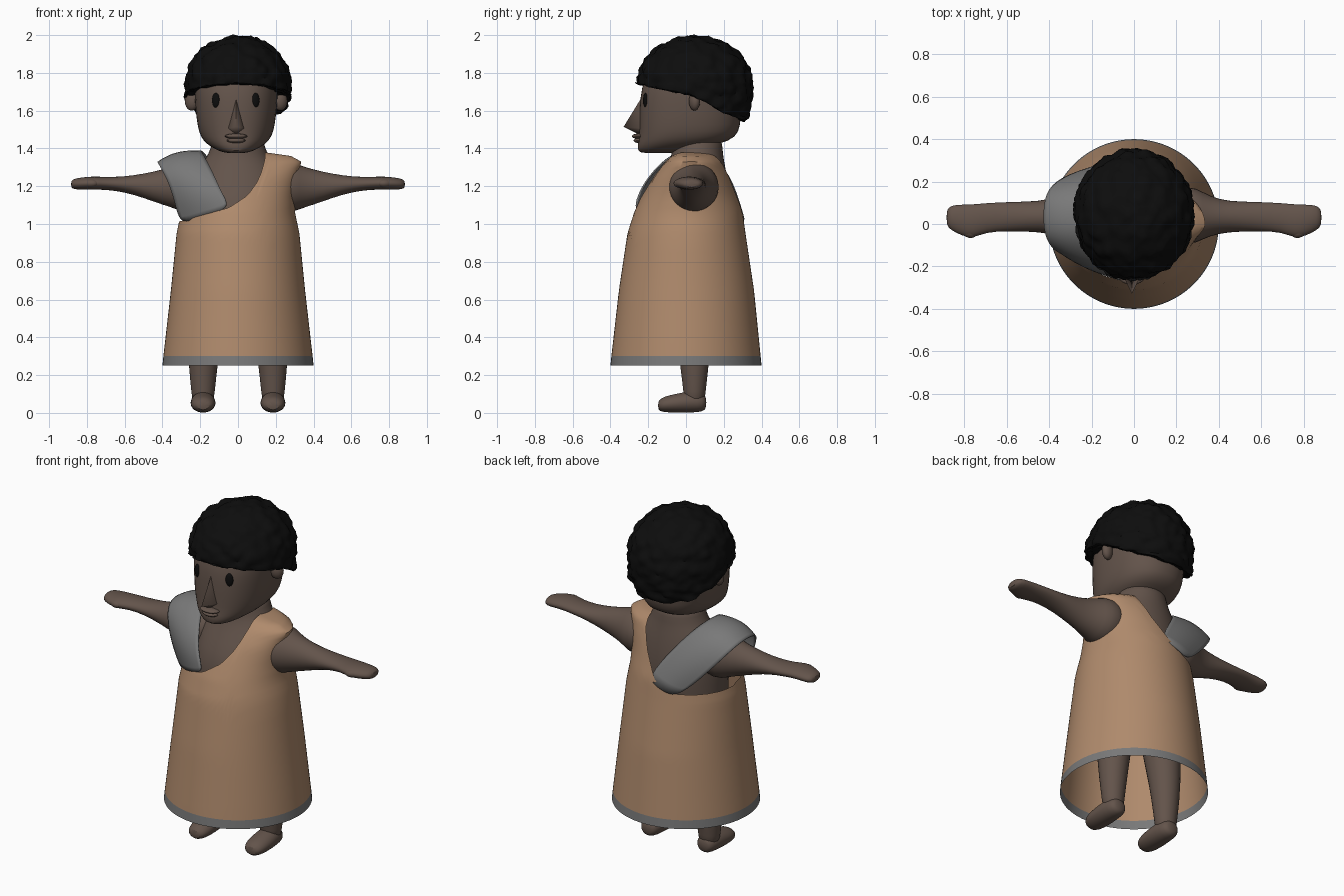
import bpy, bmesh, math
from mathutils import Vector, noise

if "Cube" in bpy.data.objects:
    bpy.data.objects.remove(bpy.data.objects["Cube"])


def material(name, r, g, b):
    m = bpy.data.materials.new(name)
    m.diffuse_color = (r, g, b, 1)
    m.use_nodes = True
    m.node_tree.nodes["Principled BSDF"].inputs["Base Color"].default_value = m.diffuse_color
    return m


SKIN = material("brown_skin", 0.125, 0.088, 0.07)
CLOTH = material("tan_cloth", 0.43, 0.255, 0.15)
GREY = material("grey_trim", 0.19, 0.19, 0.19)
BLACK = material("black_hair", 0.004, 0.004, 0.004)


def finish(name, bm, mats, subsurf=0, angle=50, solid=0):
    bmesh.ops.recalc_face_normals(bm, faces=bm.faces)
    me = bpy.data.meshes.new(name)
    bm.to_mesh(me)
    bm.free()
    ob = bpy.data.objects.new(name, me)
    bpy.context.collection.objects.link(ob)
    for m in mats:
        me.materials.append(m)
    if subsurf:
        mod = ob.modifiers.new("smooth", 'SUBSURF')
        mod.levels = mod.render_levels = subsurf
    if solid:
        ob.modifiers.new("thickness", 'SOLIDIFY').thickness = solid
    bpy.ops.object.select_all(action='DESELECT')
    ob.select_set(True)
    bpy.context.view_layer.objects.active = ob
    bpy.ops.object.shade_smooth_by_angle(angle=math.radians(angle))
    return ob


def power(v, e):
    return math.copysign(abs(v) ** e, v)


def loft(name, axis, rings, mat, n=16, e=1.0, subsurf=1):
    """Rings are (position on axis, centre a, centre b, radius a, radius b)."""
    bm = bmesh.new()
    rows = []
    for p, ca, cb, ra, rb in rings:
        row = []
        for i in range(n):
            t = 2 * math.pi * i / n
            co = [ca + ra * power(math.cos(t), e), cb + rb * power(math.sin(t), e)]
            co.insert(axis, p)
            row.append(bm.verts.new(co))
        rows.append(row)
    for a, b in zip(rows, rows[1:]):
        for i in range(n):
            j = (i + 1) % n
            bm.faces.new((a[i], a[j], b[j], b[i]))
    bm.faces.new(rows[0])
    bm.faces.new(rows[-1])
    return finish(name, bm, [mat], subsurf)


def ellipsoid(name, centre, size, mat, turn=0):
    bm = bmesh.new()
    bmesh.ops.create_uvsphere(bm, u_segments=16, v_segments=10, radius=1)
    for v in bm.verts:
        v.co = Vector((v.co.x * size[0], v.co.y * size[1], v.co.z * size[2]))
    ob = finish(name, bm, [mat])
    ob.location = centre
    ob.rotation_euler.z = turn
    return ob


def interp(x, pts):
    if x <= pts[0][0]:
        return pts[0][1]
    for (a, p), (b, q) in zip(pts, pts[1:]):
        if x <= b:
            return p + (q - p) * (x - a) / (b - a)
    return pts[-1][1]


# Torso and neck
loft("torso", 2, [
    (0.60, 0, 0.02, 0.23, 0.17), (0.80, 0, 0.02, 0.25, 0.20),
    (1.05, 0, 0.01, 0.26, 0.23), (1.18, 0, 0.03, 0.25, 0.20),
    (1.28, 0, 0.05, 0.22, 0.165), (1.35, 0, 0.06, 0.17, 0.14),
    (1.40, 0, 0.06, 0.145, 0.135), (1.48, 0, 0.06, 0.13, 0.13)], SKIN, 20)

# Arms, hands, legs and feet
for s, side in ((-1, "left"), (1, "right")):
    loft(side + "_arm", 0, [(s * x, cy, cz, ry, rz) for x, cy, cz, ry, rz in (
        (0.14, 0.04, 1.20, 0.12, 0.11), (0.27, 0.04, 1.195, 0.145, 0.145),
        (0.32, 0.04, 1.195, 0.115, 0.12), (0.40, 0.035, 1.195, 0.08, 0.095),
        (0.50, 0.035, 1.202, 0.072, 0.065), (0.60, 0.035, 1.21, 0.07, 0.042),
        (0.70, 0.03, 1.215, 0.07, 0.034), (0.76, 0.012, 1.217, 0.082, 0.036),
        (0.81, 0.018, 1.215, 0.075, 0.034), (0.865, 0.03, 1.212, 0.06, 0.03),
        (0.885, 0.03, 1.21, 0.035, 0.018))], SKIN)
    ellipsoid(side + "_thumb", (s * 0.78, -0.03, 1.215), (0.045, 0.033, 0.024), SKIN, s * 0.5)
    x = s * 0.185
    loft(side + "_leg", 2, [
        (0.04, x, 0.045, 0.055, 0.055), (0.10, x, 0.045, 0.062, 0.058),
        (0.25, x, 0.045, 0.078, 0.077), (0.45, x * 0.95, 0.04, 0.095, 0.10),
        (0.72, x * 0.75, 0.03, 0.12, 0.13)], SKIN)
    loft(side + "_foot", 1, [
        (-0.15, x, 0.038, 0.035, 0.025), (-0.12, x, 0.045, 0.06, 0.042),
        (-0.06, x, 0.05, 0.069, 0.05), (0.03, x, 0.06, 0.066, 0.06),
        (0.09, x, 0.055, 0.055, 0.05), (0.108, x, 0.055, 0.03, 0.03)], SKIN)

# Head, with flat jaw underside
loft("head", 2, [
    (1.375, -0.01, -0.15, 0.05, 0.085), (1.385, -0.01, -0.13, 0.09, 0.125),
    (1.42, -0.01, -0.04, 0.155, 0.22), (1.46, -0.01, 0.01, 0.19, 0.26),
    (1.52, -0.01, 0.02, 0.207, 0.27), (1.62, -0.01, 0.025, 0.218, 0.272),
    (1.72, -0.01, 0.03, 0.225, 0.27), (1.82, -0.01, 0.04, 0.21, 0.24),
    (1.90, -0.01, 0.045, 0.14, 0.17)], SKIN, 24, 0.88)

# Nose
bm = bmesh.new()
top, tip, left, right, base = [bm.verts.new(c) for c in (
    (-0.01, -0.235, 1.67), (-0.01, -0.33, 1.515), (-0.06, -0.225, 1.505),
    (0.04, -0.225, 1.505), (-0.01, -0.25, 1.475))]
for f in ((top, left, tip), (top, tip, right), (tip, left, base), (tip, base, right)):
    bm.faces.new(f)
finish("nose", bm, [SKIN], angle=75)

# Lips, eyes and ears
ellipsoid("upper_lip", (-0.01, -0.25, 1.465), (0.06, 0.037, 0.014), SKIN)
ellipsoid("lower_lip", (-0.01, -0.245, 1.442), (0.05, 0.033, 0.014), SKIN)
for s, side in ((-1, "left"), (1, "right")):
    ellipsoid(side + "_eye", (-0.012 + s * 0.105, -0.214, 1.655), (0.022, 0.012, 0.039),
              BLACK, s * 0.38)
    ellipsoid(side + "_ear", (-0.01 + s * 0.235, 0.045, 1.65), (0.038, 0.028, 0.05), SKIN, s * 0.4)

# Lumpy hair, cut along a hairline that drops toward the nape
hairline = [(-0.27, 1.745), (-0.15, 1.72), (0, 1.69), (0.08, 1.66), (0.2, 1.59), (0.32, 1.54)]
bm = bmesh.new()
bmesh.ops.create_icosphere(bm, subdivisions=5, radius=1)
for v in bm.verts:
    d = v.co.normalized()
    flat = Vector((d.x, d.y, 0))
    if d.z < 0 and flat.length > 1e-4:      # fuller below the widest level
        d = flat.normalized() * (1 - d.z ** 4) ** 0.25 + Vector((0, 0, d.z))
    lump = 1.03 - 0.11 * noise.voronoi(v.co * 4.5)[0][0]
    co = Vector((0.287 * d.x, 0.313 * d.y, 0.262 * d.z)) * lump + Vector((0, 0.045, 1.74))
    co.z = max(co.z, interp(co.y, hairline) + 0.012 * noise.noise(co * 20))
    v.co = co
finish("hair", bm, [BLACK], angle=40)

# One-shouldered robe: columns run up the body and stop at the neckline
body = [(0.25, 0.40, 0.40, 0.40), (0.30, 0.395, 0.395, 0.395), (0.65, 0.355, 0.355, 0.36),
        (0.95, 0.325, 0.31, 0.315), (1.06, 0.302, 0.275, 0.30), (1.15, 0.30, 0.235, 0.27),
        (1.25, 0.315, 0.185, 0.24), (1.33, 0.335, 0.12, 0.205), (1.36, 0.28, 0.085, 0.175),
        (1.38, 0.14, 0.06, 0.15)]
front_line = [(-0.4, 1.0), (-0.3, 1.015), (-0.05, 1.085), (0.05, 1.15),
              (0.1, 1.22), (0.14, 1.31), (0.15, 1.5)]
back_line = [(-0.4, 1.0), (-0.1, 1.01), (0, 1.07), (0.08, 1.2), (0.13, 1.32), (0.15, 1.5)]


def robe_point(t, a):
    i = min(int(t), len(body) - 2)
    z, rx, front, back = [p + (q - p) * (t - i) for p, q in zip(body[i], body[i + 1])]
    return Vector((rx * math.cos(a), (back if math.sin(a) > 0 else front) * math.sin(a), z))


bm = bmesh.new()
cols, N, M = [], 96, 24
for i in range(N):
    a = 2 * math.pi * i / N
    line = back_line if math.sin(a) > 0 else front_line
    t = 2.0
    while t < len(body) - 1:
        p = robe_point(t, a)
        if p.z > interp(p.x, line):
            break
        t += 0.01
    t = min(t, len(body) - 1)
    steps = [0, 1] + [1 + (t - 1) * k / M for k in range(1, M + 1)]
    cols.append([bm.verts.new(robe_point(k, a)) for k in steps])
for i in range(N):
    a, b = cols[i], cols[(i + 1) % N]
    for k in range(len(a) - 1):
        f = bm.faces.new((a[k], b[k], b[k + 1], a[k + 1]))
        f.material_index = 1 if k == 0 else 0      # hem band
finish("robe", bm, [CLOTH, GREY], angle=60)

# Grey sash over the left shoulder, given by outer and inner edges
outer = [(-0.31, -0.11, 1.0), (-0.335, -0.14, 1.12), (-0.375, -0.13, 1.24), (-0.425, -0.06, 1.325),
         (-0.43, 0.07, 1.335), (-0.41, 0.17, 1.30), (-0.32, 0.235, 1.18), (-0.15, 0.285, 1.0)]
inner = [(-0.04, -0.275, 1.09), (-0.09, -0.25, 1.17), (-0.13, -0.19, 1.27), (-0.19, -0.07, 1.38),
         (-0.20, 0.03, 1.395), (-0.17, 0.14, 1.37), (-0.06, 0.235, 1.23), (0.05, 0.285, 1.07)]
bm = bmesh.new()
rows = []
for o, n in zip(outer, inner):
    row = []
    for w in (0, 0.33, 0.67, 1):
        p = Vector(o).lerp(Vector(n), w)
        bulge = (p - Vector((-0.1, 0.04, 1.1))).normalized() * 0.12 * w * (1 - w)
        row.append(bm.verts.new(p + bulge))
    rows.append(row)
for a, b in zip(rows, rows[1:]):
    for k in range(3):
        bm.faces.new((a[k], a[k + 1], b[k + 1], b[k]))
finish("shoulder_sash", bm, [GREY], subsurf=2, solid=0.008)
